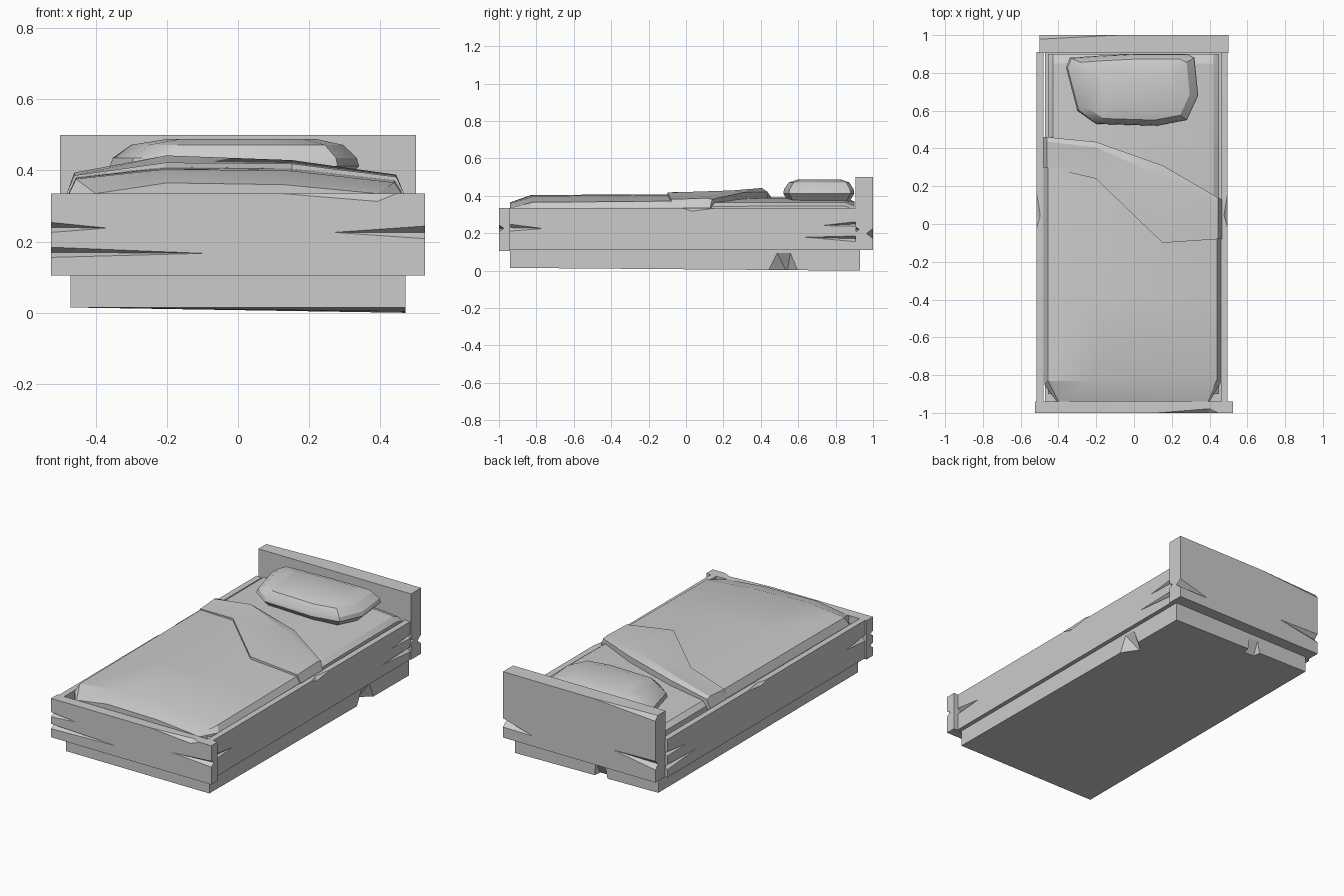
import bpy, bmesh
from math import radians
from mathutils import Vector

cube = bpy.data.objects.get("Cube")
if cube:
    bpy.data.objects.remove(cube, do_unlink=True)

grey = bpy.data.materials.new("plain_grey")
grey.use_nodes = True
grey.diffuse_color = (0.6, 0.6, 0.6, 1)
grey.node_tree.nodes["Principled BSDF"].inputs["Base Color"].default_value = (0.6, 0.6, 0.6, 1)


def finish(name, bm):
    """Turn a bmesh into a named object."""
    bmesh.ops.recalc_face_normals(bm, faces=bm.faces)
    mesh = bpy.data.meshes.new(name)
    bm.to_mesh(mesh)
    bm.free()
    mesh.materials.append(grey)
    obj = bpy.data.objects.new(name, mesh)
    bpy.context.collection.objects.link(obj)
    return obj


def select(obj):
    bpy.ops.object.select_all(action="DESELECT")
    obj.select_set(True)
    bpy.context.view_layer.objects.active = obj


def smooth(obj, angle):
    select(obj)
    bpy.ops.object.shade_smooth_by_angle(angle=radians(angle))


def box(name, low, high):
    bm = bmesh.new()
    bmesh.ops.create_cube(bm, size=1)
    for v in bm.verts:
        v.co = [high[i] if v.co[i] > 0 else low[i] for i in range(3)]
    return finish(name, bm)


def chip(target, points):
    """Cut the convex hull of some points out of a board."""
    bm = bmesh.new()
    for p in points:
        bm.verts.new(p)
    bmesh.ops.convex_hull(bm, input=bm.verts)
    cutter = finish("chip_cutter", bm)
    cutter.hide_render = True
    mod = target.modifiers.new("chip", "BOOLEAN")
    mod.object, mod.operation, mod.solver = cutter, "DIFFERENCE", "EXACT"
    select(target)
    bpy.ops.object.modifier_apply(modifier=mod.name)
    bpy.data.objects.remove(cutter, do_unlink=True)


def crack(target, end, tip, inward, half):
    """Splinter that opens at a board end and closes at its tip."""
    end, up = Vector(end), Vector((0, 0, half))
    chip(target, [end + up, end - up, end + Vector(inward), tip])


def slab(name, rows, base):
    """Soft sheet from rows of top points, closed down to a flat base."""
    bm = bmesh.new()
    top = [[bm.verts.new(p) for p in row] for row in rows]
    low = [[bm.verts.new((p[0], p[1], base)) for p in row] for row in rows]
    for r in range(len(rows) - 1):
        for c in range(len(rows[0]) - 1):
            for g in (top, low):
                bm.faces.new((g[r][c], g[r][c + 1], g[r + 1][c + 1], g[r + 1][c]))
        for c in (0, -1):
            bm.faces.new((top[r][c], top[r + 1][c], low[r + 1][c], low[r][c]))
    for r in (0, -1):
        for c in range(len(rows[0]) - 1):
            bm.faces.new((top[r][c], top[r][c + 1], low[r][c + 1], low[r][c]))
    obj = finish(name, bm)
    smooth(obj, 20)
    return obj


# Plinth, sagging at one corner, with two chipped edges
plinth = box("plinth", (-0.47, -0.94, 0.015), (0.47, 0.93, 0.115))
for v in plinth.data.vertices:
    if v.co.x > 0 and v.co.y > 0 and v.co.z < 0.05:
        v.co.z = 0
chip(plinth, [(0.48, 0.42, -0.01), (0.48, 0.61, -0.01), (0.40, 0.54, -0.01),
              (0.48, 0.48, 0.11), (0.48, 0.56, 0.11)])
chip(plinth, [(-0.14, 0.94, 0), (-0.05, 0.94, 0), (-0.13, 0.88, 0), (-0.06, 0.88, 0),
              (-0.12, 0.94, 0.1), (-0.06, 0.94, 0.1)])

# Headboard
head = box("headboard", (-0.5, 0.905, 0.11), (0.5, 1, 0.5))
chip(head, [(-0.51, 1.01, 0.51), (-0.51, 0.97, 0.51), (-0.51, 1.01, 0.46), (0.02, 1.003, 0.503)])
crack(head, (-0.51, 1.003, 0.21), (-0.22, 1.001, 0.23), (0, -0.03, 0), 0.03)
crack(head, (0.51, 1.003, 0.2), (0.3, 1.001, 0.17), (0, -0.04, 0), 0.03)
crack(head, (0.51, 0.9, 0.22), (0.4, 0.902, 0.22), (0, 0.03, 0), 0.02)

# Footboard
foot = box("footboard", (-0.525, -1, 0.105), (0.525, -0.94, 0.335))
crack(foot, (-0.53, -1.003, 0.24), (-0.36, -1.001, 0.238), (0, 0.03, 0), 0.016)
crack(foot, (-0.53, -1.003, 0.17), (-0.08, -1.001, 0.167), (0, 0.03, 0), 0.016)
crack(foot, (0.53, -1.003, 0.226), (0.26, -1.001, 0.226), (0, 0.03, 0), 0.02)
chip(foot, [(0.05, -1.003, 0.338), (0.40, -0.975, 0.338), (0.46, -1.003, 0.338),
            (0.39, -1.003, 0.31)])

# Side rails, split at both ends and nicked on the top edge
for name, inner, outer in (("left_rail", 0.46, 0.495), ("right_rail", -0.48, -0.515)):
    rail = box(name, (min(inner, outer), -0.945, 0.11), (max(inner, outer), 0.91, 0.335))
    side = 1 if outer > 0 else -1
    x = outer + 0.003 * side
    crack(rail, (x, -0.95, 0.23), (x, -0.74, 0.225), (-0.025 * side, 0, 0), 0.022)
    crack(rail, (x, 0.92, 0.17), (x, 0.6, 0.18), (-0.025 * side, 0, 0), 0.018)
    crack(rail, (x, 0.92, 0.25), (x, 0.7, 0.24), (-0.025 * side, 0, 0), 0.015)
    chip(rail, [(x, -0.04, 0.338), (x, 0.2, 0.338), (x, 0.03, 0.315),
                (x - 0.025 * side, 0.05, 0.338)])

# Mattress
columns = (-0.455, -0.43, -0.2, 0.15, 0.42, 0.45)
heights = (0.345, 0.37, 0.39, 0.385, 0.365, 0.345)
slab("mattress", [[(x, y, z - drop) for x, z in zip(columns, heights)]
                  for y, drop in ((-0.9, 0.04), (-0.8, 0.01), (0.4, 0), (0.85, 0), (0.9, 0.02))], 0.12)

# Blanket, draped over the foot end
xs = (-0.475, -0.455, -0.2, 0.15, 0.44, 0.46)
zs = (0.34, 0.382, 0.41, 0.405, 0.372, 0.34)
fold_low = (0.3, 0.3, 0.24, -0.1, -0.08, -0.08)
fold_high = (0.46, 0.46, 0.435, 0.31, 0.14, 0.13)
tuck = [(x, -0.94, z) for x, z in zip((-0.41, -0.4, -0.2, 0.13, 0.39, 0.4),
                                      (0.33, 0.335, 0.365, 0.36, 0.335, 0.33))]
bend = [(x, y, z - 0.006) for x, y, z in zip(xs, (-0.85, -0.83, -0.83, -0.81, -0.82, -0.84), zs)]
middle = [(x, -0.4, z - 0.003) for x, z in zip(xs, zs)]
low = [(x, y, z) for x, y, z in zip(xs, fold_low, zs)]
end = [(x, y - 0.01, z) for x, y, z in zip(xs, fold_high, zs)]
slab("blanket", [tuck, bend, middle, low, end], 0.3)

# Turned back fold of the blanket
rise = (0, 0.004, 0.012, 0.014, 0.01, 0)
crest = (0, 0.012, 0.032, 0.024, 0.016, 0)
fold_rows = []
for t, lift in ((0, rise), (0.12, rise), (0.85, crest), (1, rise)):
    fold_rows.append([(x * 1.01, a + (b - a) * t, z + h)
                      for x, a, b, z, h in zip(xs, fold_low, fold_high, zs, lift)])
slab("blanket_fold", fold_rows, 0.33)

# Pillow from stacked outlines
outline = ((-0.36, 0.83), (-0.34, 0.88), (-0.2, 0.89), (0, 0.9), (0.28, 0.9), (0.32, 0.88),
           (0.34, 0.68), (0.28, 0.55), (0.12, 0.52), (-0.2, 0.53), (-0.3, 0.6))
bm = bmesh.new()
rings = []
for z, scale in ((0.37, 0.86), (0.412, 1), (0.435, 0.98), (0.472, 0.85), (0.488, 0.6)):
    rings.append([bm.verts.new((x * scale + 0.04 * (1 - scale), 0.72 + (y - 0.72) * scale, z))
                  for x, y in outline])
for a, b in zip(rings, rings[1:]):
    for i in range(len(a)):
        j = (i + 1) % len(a)
        bm.faces.new((a[i], a[j], b[j], b[i]))
bm.faces.new(rings[0])
bm.faces.new(rings[-1])
smooth(finish("pillow", bm), 30)
